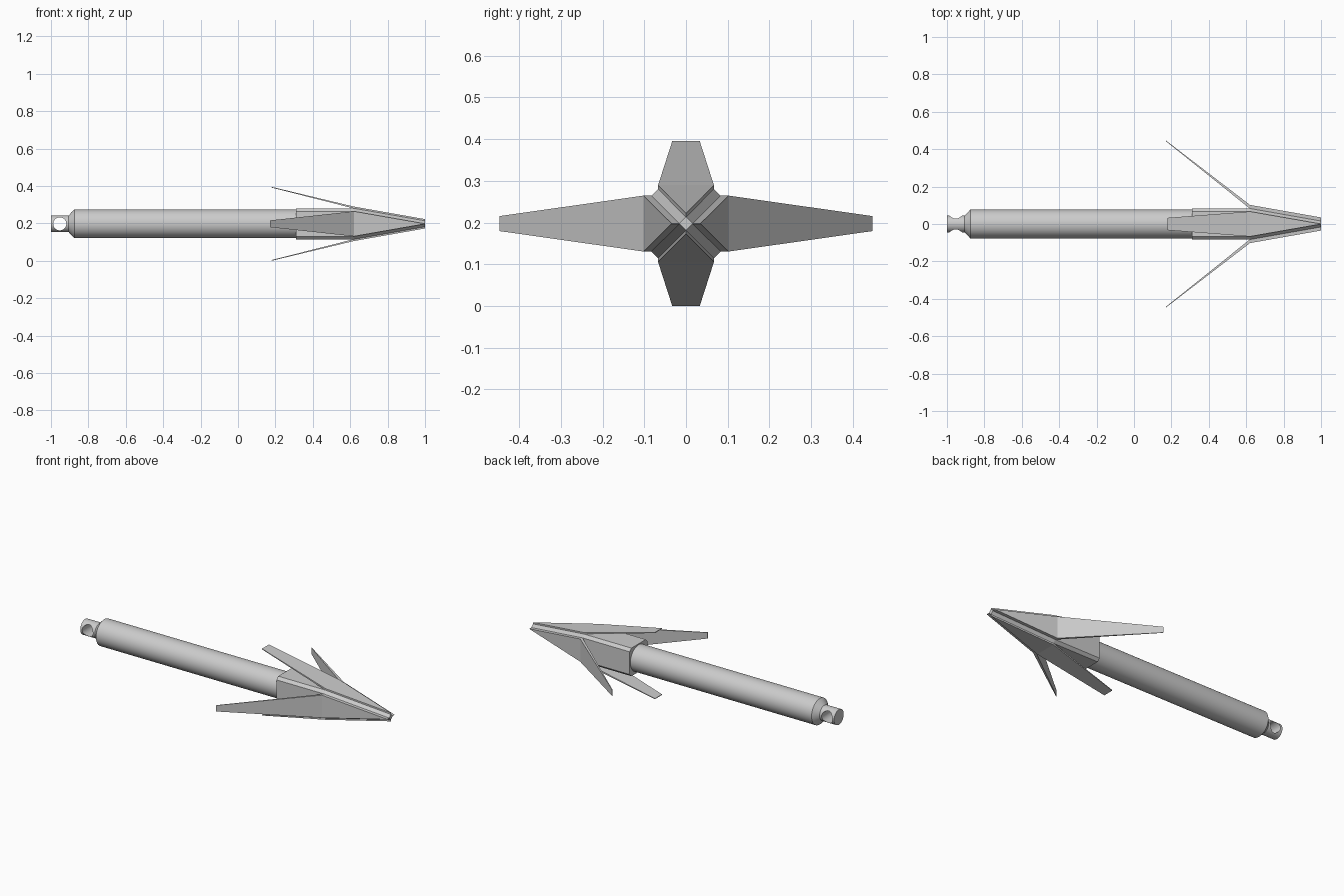
import bpy, bmesh, math
from mathutils import Matrix, Vector

cube = bpy.data.objects.get("Cube")
if cube:
    bpy.data.objects.remove(cube, do_unlink=True)

MID = 0.1975          # height of the long axis
SHOULDER, TIP = 0.62, 1.0

steel = bpy.data.materials.new("grey steel")
steel.use_nodes = True
steel.diffuse_color = (0.6, 0.6, 0.6, 1)
steel.node_tree.nodes["Principled BSDF"].inputs["Base Color"].default_value = (0.6, 0.6, 0.6, 1)


def finish(name, bm):
    bmesh.ops.recalc_face_normals(bm, faces=bm.faces)
    mesh = bpy.data.meshes.new(name)
    bm.to_mesh(mesh)
    bm.free()
    mesh.materials.append(steel)
    obj = bpy.data.objects.new(name, mesh)
    bpy.context.collection.objects.link(obj)
    obj.location.z = MID
    return obj


def loft(name, rings):
    """Skin a list of equal-length point rings and cap both ends."""
    bm = bmesh.new()
    loops = [[bm.verts.new(p) for p in ring] for ring in rings]
    n = len(loops[0])
    for a, b in zip(loops, loops[1:]):
        for i in range(n):
            j = (i + 1) % n
            bm.faces.new((a[i], a[j], b[j], b[i]))
    bm.faces.new(loops[0])
    bm.faces.new(loops[-1])
    return finish(name, bm)


def circle(x, r, n=40):
    return [(x, r * math.cos(math.tau * i / n), r * math.sin(math.tau * i / n)) for i in range(n)]


def octagon(x, flat, half):
    """Square section with chamfered corners."""
    return [(x, half, -flat), (x, half, flat), (x, flat, half), (x, -flat, half),
            (x, -half, flat), (x, -half, -flat), (x, -flat, -half), (x, flat, -half)]


# Shaft with chamfered shoulder and narrow eyelet end
shaft = loft("shaft", [circle(-1, 0.045), circle(-0.905, 0.045), circle(-0.875, 0.077),
                       circle(0.4, 0.077)])

# Cross hole through the eyelet
bm = bmesh.new()
bmesh.ops.create_cone(bm, cap_ends=True, segments=32, radius1=0.035, radius2=0.035, depth=0.3,
                      matrix=Matrix.Translation((-0.953, 0, 0)) @ Matrix.Rotation(math.pi / 2, 4, "X"))
cutter = finish("eyelet_cutter", bm)
cutter.hide_render = True
cutter.hide_set(True)
hole = shaft.modifiers.new("eyelet hole", "BOOLEAN")
hole.operation = "DIFFERENCE"
hole.solver = "EXACT"
hole.object = cutter

bpy.context.view_layer.objects.active = shaft
shaft.select_set(True)
bpy.ops.object.modifier_apply(modifier=hole.name)
bpy.data.objects.remove(cutter, do_unlink=True)
bpy.ops.object.shade_smooth_by_angle(angle=math.radians(25))

# Chamfered socket tapering to a small diamond nose
loft("head", [octagon(0.31, 0.067, 0.083), octagon(SHOULDER, 0.067, 0.083),
              octagon(TIP, 0.0005, 0.016)])


def barb(name, angle, rise, tail_x, tail_out, tail_half):
    """Blade lying on the head and flaring backwards; built along +y, then turned."""
    def section(x, half, inner, outer):
        return [(x, inner, -half), (x, outer, -half), (x, outer, half), (x, inner, half)]
    rings = [section(TIP, 0.0005, 0.014, 0.016 + rise),
             section(SHOULDER, 0.067, 0.082, 0.083 + rise),
             section(tail_x, tail_half, tail_out - 0.004, tail_out)]
    turn = Matrix.Rotation(angle, 3, "X")
    loft(name, [[turn @ Vector(p) for p in ring] for ring in rings])


# Long side barbs and shorter upper and lower barbs
barb("back_barb", 0, 0.019, 0.17, 0.447, 0.018)
barb("front_barb", math.pi, 0.019, 0.17, 0.447, 0.018)
barb("upper_barb", math.pi / 2, 0.009, 0.18, 0.1975, 0.033)
barb("lower_barb", -math.pi / 2, 0.009, 0.18, 0.1975, 0.033)
